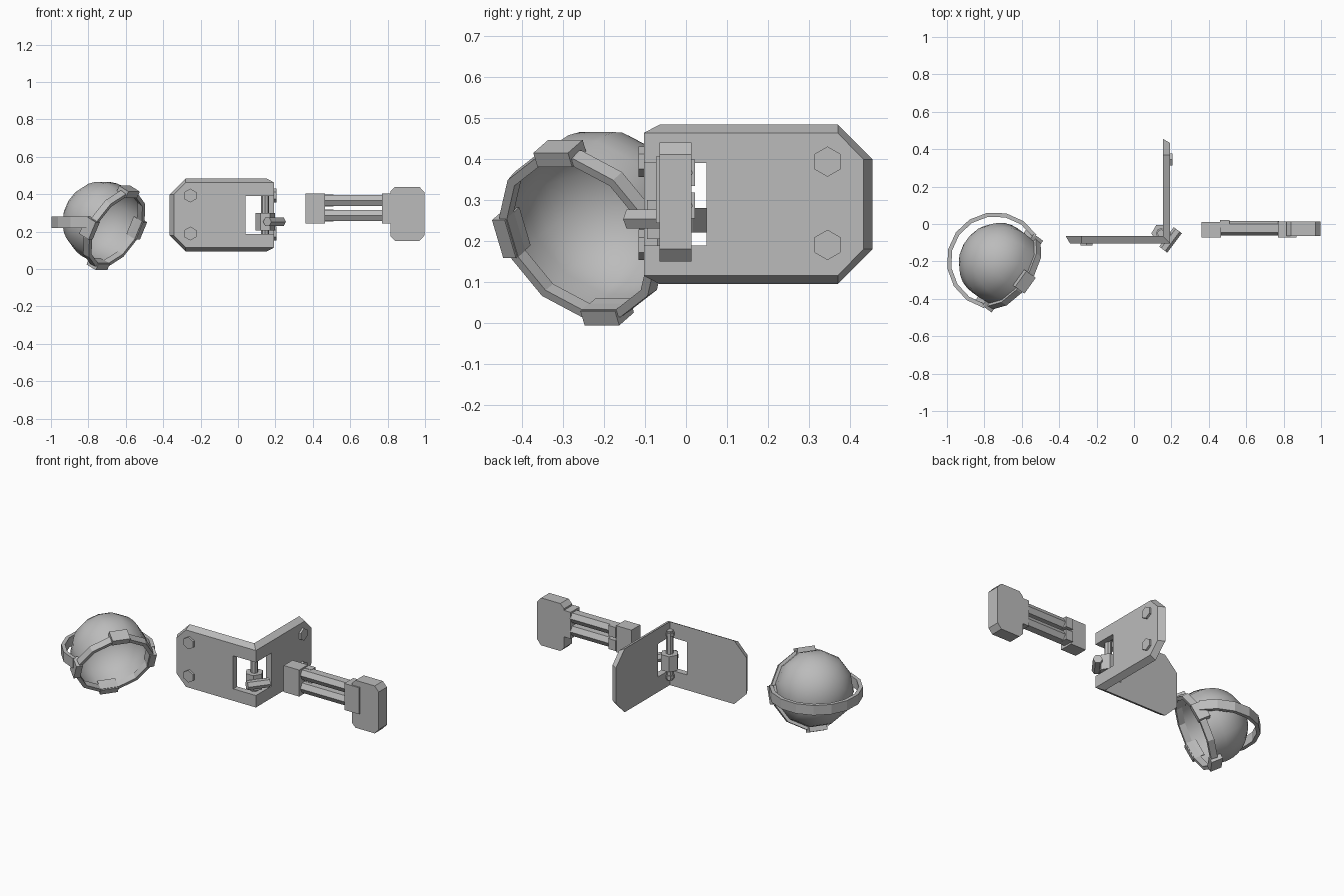
import bpy, bmesh
from math import sin, cos, pi, radians
from mathutils import Vector, Matrix

cube = bpy.data.objects.get("Cube")
if cube:
    bpy.data.objects.remove(cube, do_unlink=True)

GREY = (0.5, 0.5, 0.5, 1)
metal = bpy.data.materials.new("plain_grey")
metal.use_nodes = True
metal.diffuse_color = GREY
metal.node_tree.nodes["Principled BSDF"].inputs["Base Color"].default_value = GREY


def loft(name, rings, caps=True, loop=False, smooth=False):
    """Skin a row of equal point rings into one object."""
    bm = bmesh.new()
    rows = [[bm.verts.new(p) for p in ring] for ring in rings]
    pairs = list(zip(rows, rows[1:])) + ([(rows[-1], rows[0])] if loop else [])
    for a, b in pairs:
        for i in range(len(a)):
            j = (i + 1) % len(a)
            bm.faces.new((a[i], a[j], b[j], b[i]))
    if caps and not loop:
        bm.faces.new(rows[0])
        bm.faces.new(rows[-1])
    bmesh.ops.remove_doubles(bm, verts=bm.verts, dist=0.0005)
    bmesh.ops.recalc_face_normals(bm, faces=bm.faces)
    mesh = bpy.data.meshes.new(name)
    bm.to_mesh(mesh)
    bm.free()
    mesh.materials.append(metal)
    obj = bpy.data.objects.new(name, mesh)
    bpy.context.collection.objects.link(obj)
    if smooth:
        bpy.ops.object.select_all(action='DESELECT')
        obj.select_set(True)
        bpy.context.view_layer.objects.active = obj
        bpy.ops.object.shade_smooth_by_angle(angle=radians(40))
    return obj


def box(name, low, high, matrix=Matrix()):
    (x, y, z), (u, v, w) = low, high
    return loft(name, [[matrix @ Vector(p) for p in
                ((x, y, h), (u, y, h), (u, v, h), (x, v, h))] for h in (z, w)])


def prism(name, start, end, radius, sides=6, turn=0.0):
    """Regular prism between two points."""
    start, end = Vector(start), Vector(end)
    q = (end - start).to_track_quat('Z', 'Y')
    ring = [q @ Vector((radius * cos(turn + 2 * pi * i / sides),
                        radius * sin(turn + 2 * pi * i / sides), 0)) for i in range(sides)]
    return loft(name, [[c + p for p in ring] for c in (start, end)])


# ---- Corner mount: two bevelled plates with a window round the corner
def swap(p):
    return Vector((0.09 - p[1], 0.09 - p[0], p[2]))


def plate_outline(y, left, right, edge):
    top = [(right, 0.39), (right, 0.483 - edge), (-0.28, 0.483 - edge), (left, 0.398)]
    window = [(0.04, 0.39)]
    half = window + top
    low = [(x, 0.578 - z) for x, z in reversed(half)]
    return [Vector((x, y, z)) for x, z in half + low]


outlines = [plate_outline(-0.103, -0.343, 0.193, 0.02),
            plate_outline(-0.065, -0.365, 0.155, 0)]
loft("front_plate", outlines)
loft("side_plate", [[swap(p) for p in ring] for ring in outlines])
for z in (0.393, 0.19):
    a, b = Vector((-0.255, -0.095, z)), Vector((-0.255, -0.116, z))
    prism("front_bolt", a, b, 0.037, turn=pi / 2)
    prism("side_bolt", swap(a), swap(b), 0.037, turn=pi / 2)

# ---- Hinge pin, swivel block and cross barrel
pin = Vector((0.145, -0.05, 0))
prism("hinge_pin", pin + Vector((0, 0, 0.14)), pin + Vector((0, 0, 0.44)), 0.021, 8)
for z in (0.15, 0.41):
    prism("pin_collar", pin + Vector((0, 0, z)), pin + Vector((0, 0, z + 0.02)), 0.028, 8)
prism("swivel_block", pin + Vector((0, 0, 0.205)), pin + Vector((0, 0, 0.3)), 0.052)
barrel = Vector((0.195, -0.085, 0.253))
along = Vector((0.6, 0.8, 0)) * 0.065
prism("cross_barrel", barrel - along, barrel + along, 0.027)

# ---- Arm: two end blocks, twin hexagonal rods and an end pad
box("inner_block", (0.36, -0.073, 0.243), (0.465, 0.012, 0.405))
box("outer_block", (0.77, -0.073, 0.243), (0.87, 0.014, 0.405))
for z in (0.366, 0.286):
    rod = [(-0.062, 0), (-0.045, 0.03), (0, 0.03), (0.017, 0), (0, -0.03), (-0.045, -0.03)]
    loft("arm_rod", [[(x, y, z + h) for y, h in rod] for x in (0.46, 0.775)])
    box("rod_lug", (0.46, -0.02, z - 0.032), (0.51, 0.022, z + 0.032))
pad = [(0.815, 0.175), (0.84, 0.15), (0.97, 0.15), (0.997, 0.18),
       (0.997, 0.41), (0.97, 0.44), (0.84, 0.44), (0.815, 0.415)]
loft("end_pad", [[(x, y, z) for x, z in pad] for y in (-0.065, 0.014)])

# ---- Lamp head: open dome tilted down, rim with clamps
centre = Vector((-0.66, -0.255, 0.215))
axis = Vector((0.723, -0.52, -0.454)).normalized()
side = Vector((0.583, 0.812, 0)).normalized()
up = axis.cross(side)
head = Matrix.Translation(centre) @ Matrix((side, up, axis)).transposed().to_4x4()


def head_ring(radius, depth, sides=12):
    return [head @ Vector((radius * cos(2 * pi * (i + 0.5) / sides),
                           radius * sin(2 * pi * (i + 0.5) / sides), depth))
            for i in range(sides)]


profile = [(0.208, 0.0), (0.217, -0.09)]
profile += [(0.217 * cos(i * pi / 16), -0.09 - 0.21 * sin(i * pi / 16)) for i in range(1, 9)]
loft("lamp_dome", [head_ring(r, d) for r, d in profile], caps=False, smooth=True)
rim = [(0.202, 0.018), (0.224, 0.018), (0.228, -0.02), (0.205, -0.02)]
loft("lamp_rim", [head_ring(r, d) for r, d in rim], loop=True)
for k in range(4):
    turn = head @ Matrix.Rotation(k * pi / 2, 4, 'Z')
    box("rim_clamp", (0.198, -0.052, -0.045), (0.236, 0.052, 0.024), turn)

# ---- Flat yoke strap running level behind the dome
back = Vector((-side.y, side.x, 0))
hub = Vector((centre.x, centre.y, 0.25)) + back * 0.1
strap = []
for i in range(11):
    a = radians(-112 + 22.4 * i)
    d = back * cos(a) + side * sin(a)
    strap.append([hub + d * r + Vector((0, 0, h))
                  for r, h in ((0.238, -0.03), (0.26, -0.03), (0.26, 0.03), (0.238, 0.03))])
loft("yoke_strap", strap)
